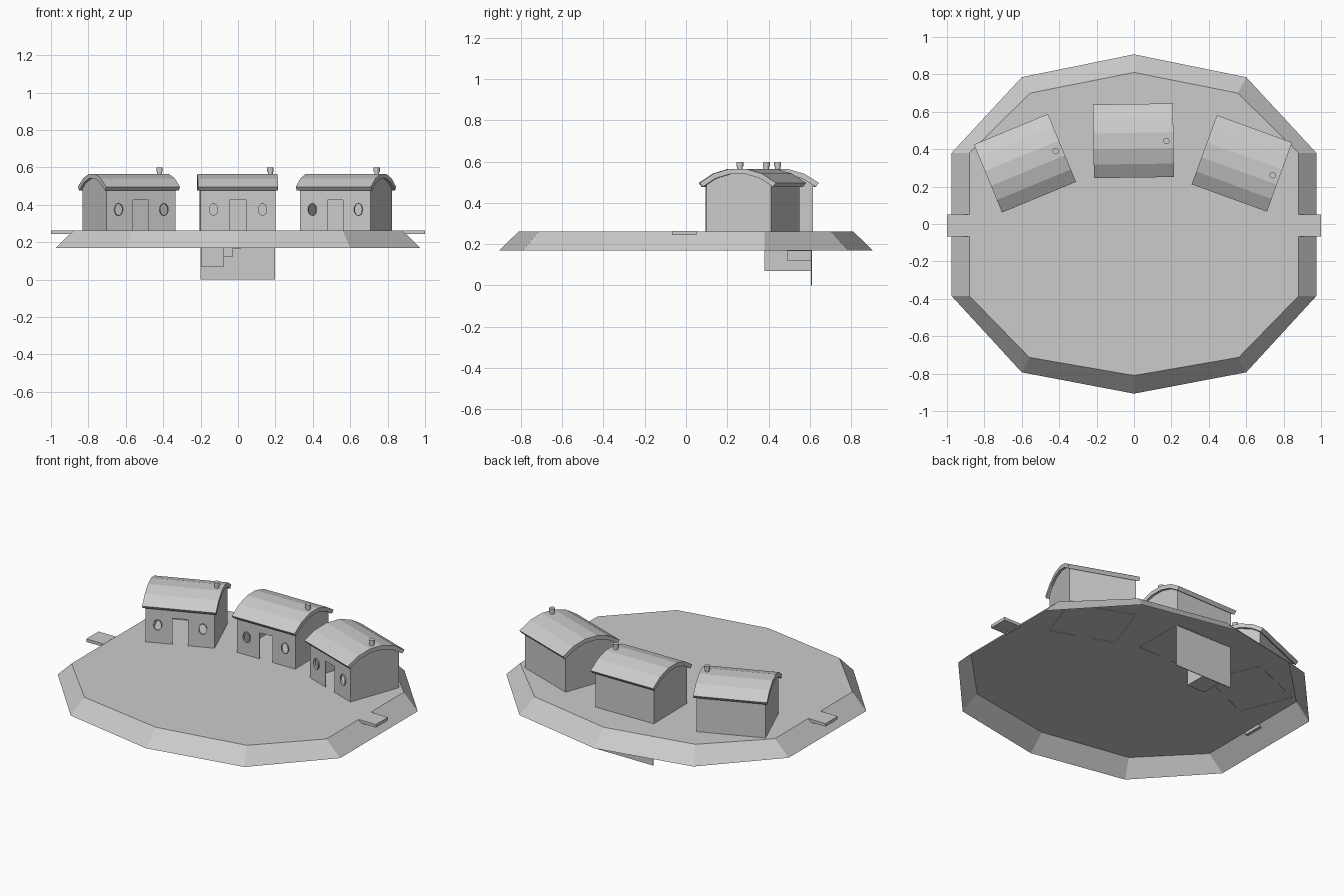
import bpy, bmesh, math
from mathutils import Matrix

if "Cube" in bpy.data.objects:
    bpy.data.objects.remove(bpy.data.objects["Cube"])

grey = bpy.data.materials.new("plain_grey")
grey.diffuse_color = (0.6, 0.6, 0.6, 1)
grey.use_nodes = True
grey.node_tree.nodes["Principled BSDF"].inputs["Base Color"].default_value = grey.diffuse_color
DECK = .262


def make(name, bm, matrix=Matrix()):
    bmesh.ops.recalc_face_normals(bm, faces=bm.faces)
    me = bpy.data.meshes.new(name)
    bm.to_mesh(me)
    bm.free()
    me.materials.append(grey)
    ob = bpy.data.objects.new(name, me)
    ob.matrix_world = matrix
    bpy.context.collection.objects.link(ob)
    return ob


def loft(bm, a, b, cap_a=True):
    """Solid between two matching rings of points; the first end can stay open."""
    va, vb = [bm.verts.new(p) for p in a], [bm.verts.new(p) for p in b]
    n = len(a)
    for i in range(n):
        j = (i + 1) % n
        bm.faces.new((va[i], va[j], vb[j], vb[i]))
    if cap_a:
        bm.faces.new(va[::-1])
    bm.faces.new(vb)


def prism_x(bm, profile, half):
    loft(bm, [(-half, y, z) for y, z in profile], [(half, y, z) for y, z in profile])


def box(bm, x0, x1, y0, y1, z0, z1):
    pts = [(y0, z0), (y1, z0), (y1, z1), (y0, z1)]
    loft(bm, [(x0, y, z) for y, z in pts], [(x1, y, z) for y, z in pts])


def cylinder(bm, r, z0, z1, x, y, n=12):
    ring = [(x + r * math.cos(i * math.tau / n), y + r * math.sin(i * math.tau / n)) for i in range(n)]
    loft(bm, [(u, v, z0) for u, v in ring], [(u, v, z1) for u, v in ring])


def arc(r, angles):
    return [(r * math.sin(math.radians(a)), 0.262 + r * math.cos(math.radians(a))) for a in angles]


def oval(wx, grow, y, n=20):
    return [(wx + (.022 + grow) * math.cos(i * math.tau / n), y,
             .375 + (.031 + grow) * math.sin(i * math.tau / n)) for i in range(n)]


# Island base: a deck with sloping skirts, open underneath
def mirrored(half, z):
    return [(x, y, z) for x, y in half] + [(-x, y, z) for x, y in half[::-1] if x > 0]


bm = bmesh.new()
loft(bm,
     mirrored([(0, .907), (.6, .785), (.975, .38), (.975, -.385), (.6, -.793), (0, -.907)], .168),
     mirrored([(0, .81), (.555, .70), (.88, .38), (.88, -.385), (.56, -.713), (0, -.81)], DECK),
     cap_a=False)
make("island_base", bm)

# Side landings
for side in (-1, 1):
    bm = bmesh.new()
    x0, x1 = sorted((side * .88, side * 1.0))
    box(bm, x0, x1, -.068, .052, .244, .263)
    make("landing", bm)

# Hanging stair and back plate beneath the deck
bm = bmesh.new()
box(bm, -.198, -.075, .38, .605, .07, DECK - .002)
make("lower_block", bm)
for i in range(3):
    bm = bmesh.new()
    x = -.075 + .045 * i
    box(bm, x, x + .045, .49, .605, .12 + .046 * i, DECK - .002)
    make("lower_step", bm)
bm = bmesh.new()
box(bm, -.2, .197, .605, .61, 0, DECK - .002)
make("lower_back_plate", bm)


# Hollow thin-walled hut with a door and two oval windows cut through
def wall_profile(hy, r, bottom, eave):
    return [(-hy, bottom), (-hy, eave)] + arc(r, (-24, -8, 8, 24)) + [(hy, eave), (hy, bottom)]


def hut(x, y, degrees):
    place = Matrix.Translation((x, y, 0)) @ Matrix.Rotation(math.radians(degrees), 4, 'Z')
    bm = bmesh.new()
    prism_x(bm, wall_profile(.1675, .284, .26, .487), .2)
    walls = make("hut_walls", bm, place)

    cutters = []
    bm = bmesh.new()
    prism_x(bm, wall_profile(.1645, .31, .2, .53), .197)
    cutters.append(make("room_cutter", bm, place))
    bm = bmesh.new()
    box(bm, -.045, .045, -.25, -.1, .22, .425)
    cutters.append(make("door_cutter", bm, place))
    for wx in (-.13, .132):
        bm = bmesh.new()
        loft(bm, oval(wx, 0, -.25), oval(wx, 0, -.1))
        cutters.append(make("window_cutter", bm, place))
    for c in cutters:
        c.hide_render = True
        mod = walls.modifiers.new("cut", 'BOOLEAN')
        mod.object, mod.operation, mod.solver = c, 'DIFFERENCE', 'EXACT'
    bpy.context.view_layer.update()
    baked = bpy.data.meshes.new_from_object(walls.evaluated_get(bpy.context.evaluated_depsgraph_get()))
    walls.modifiers.clear()
    walls.data = baked
    for c in cutters:
        bpy.data.objects.remove(c)

    # Thin window rims standing slightly proud of the wall
    for wx in (-.13, .132):
        bm = bmesh.new()
        rings = [[bm.verts.new(p) for p in oval(wx, g, yy)]
                 for g, yy in ((0, -.163), (0, -.175), (.003, -.175), (.003, -.163))]
        for a, b in zip(rings, rings[1:] + rings[:1]):
            for i in range(20):
                j = (i + 1) % 20
                bm.faces.new((a[i], a[j], b[j], b[i]))
        make("window_rim", bm, place)

    # Curved roof shell
    angles = (-40, -24, -8, 8, 24, 40)
    bm = bmesh.new()
    prism_x(bm, arc(.306, angles) + arc(.281, angles[::-1]), .214)
    make("hut_roof", bm, place)

    # Chimney with a wider cap
    bm = bmesh.new()
    cylinder(bm, .013, .55, .576, .176, -.003)
    make("chimney_stem", bm, place)
    bm = bmesh.new()
    cylinder(bm, .017, .576, .599, .176, -.003)
    make("chimney_cap", bm, place)


for spot in ((-.583, .325, 22.5), (-.003, .445, .8), (.577, .324, -20)):
    hut(*spot)
